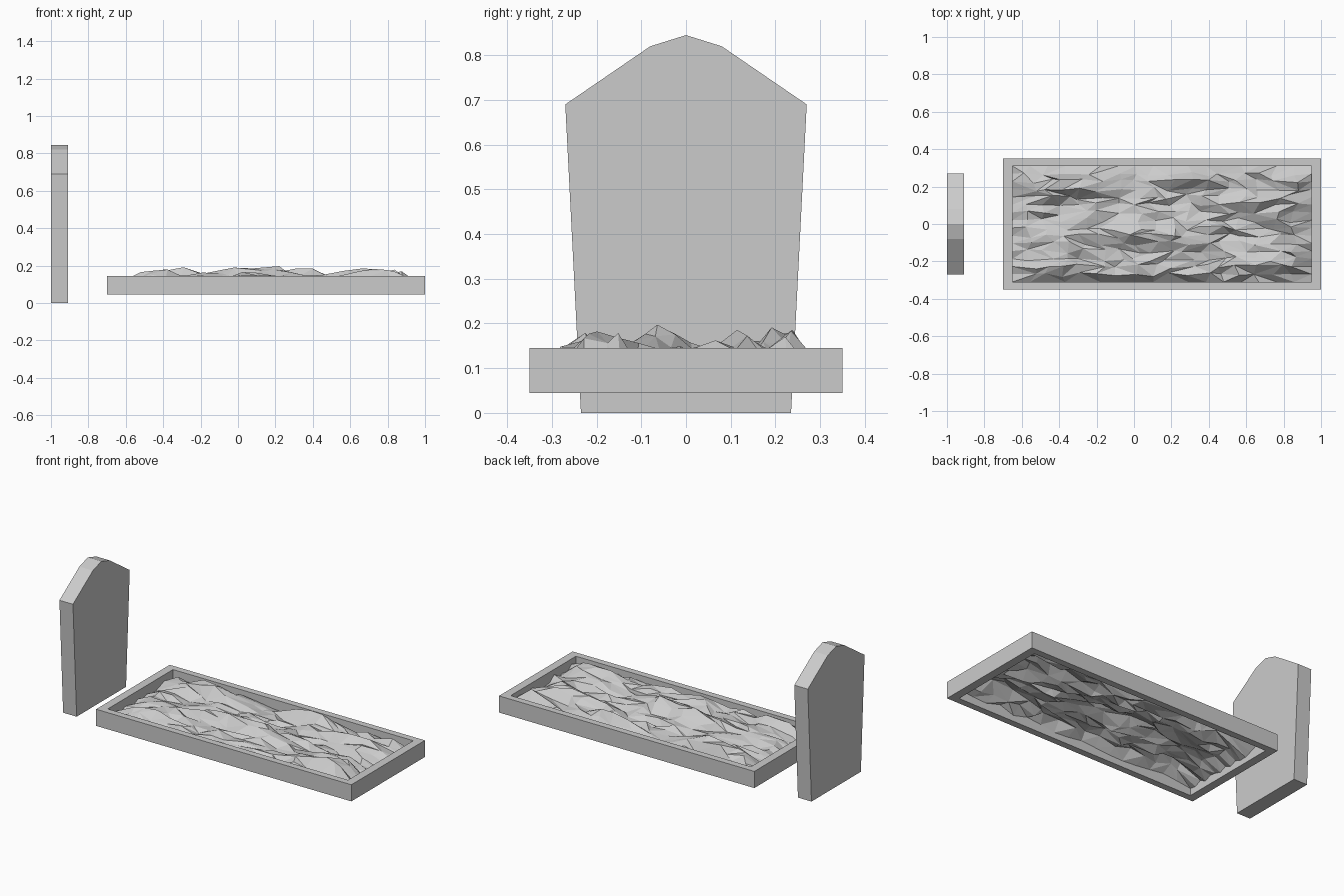
import bpy, bmesh, math, random

if "Cube" in bpy.data.objects:
    bpy.data.objects.remove(bpy.data.objects["Cube"])

random.seed(7)


def make_object(name, bm):
    bmesh.ops.recalc_face_normals(bm, faces=bm.faces)
    mesh = bpy.data.meshes.new(name)
    bm.to_mesh(mesh)
    bm.free()
    obj = bpy.data.objects.new(name, mesh)
    bpy.context.collection.objects.link(obj)
    return obj


def extrude(bm, faces, offset):
    res = bmesh.ops.extrude_face_region(bm, geom=faces)
    verts = [g for g in res["geom"] if isinstance(g, bmesh.types.BMVert)]
    bmesh.ops.translate(bm, verts=verts, vec=offset)


# Headstone: pointed slab profile extruded along x
half = [(0.235, 0), (0.27, 0.69), (0.08, 0.82)]
profile = half + [(0, 0.845)] + [(-y, z) for y, z in reversed(half)]
bm = bmesh.new()
face = bm.faces.new([bm.verts.new((-1, y, z)) for y, z in profile])
extrude(bm, [face], (0.09, 0, 0))
make_object("headstone", bm)

# Grave border: open rectangular frame with mitred corners
X0, X1, Y = -0.65, 0.95, 0.31
bm = bmesh.new()


def ring(x0, x1, y, z):
    return [bm.verts.new(p) for p in ((x0, -y, z), (x1, -y, z), (x1, y, z), (x0, y, z))]


outer, inner = ring(-0.7, 1.0, 0.35, 0.045), ring(X0, X1, Y, 0.045)
faces = [bm.faces.new((outer[i], outer[(i + 1) % 4], inner[(i + 1) % 4], inner[i])) for i in range(4)]
extrude(bm, faces, (0, 0, 0.1))
make_object("stone_border", bm)

# Soil mound: jittered triangulated sheet shaped by long low ridges
# ridge: x, y, height, length, width
ridges = [
    (0.20, -0.07, 0.08, 0.16, 0.08), (-0.38, 0.20, 0.07, 0.18, 0.05),
    (-0.45, -0.06, 0.045, 0.18, 0.05), (-0.05, -0.05, 0.05, 0.14, 0.06),
    (0.35, 0.23, 0.065, 0.20, 0.05), (0.68, 0.10, 0.06, 0.18, 0.06),
    (0.75, -0.18, 0.06, 0.18, 0.07), (-0.40, -0.24, 0.045, 0.20, 0.05),
    (0.15, -0.22, 0.04, 0.20, 0.05), (0.85, 0.20, 0.04, 0.08, 0.06),
]


def soil_height(x, y):
    z = 0.118 + sum(h * math.exp(-((x - a) / l) ** 2 - ((y - b) / w) ** 2)
                    for a, b, h, l, w in ridges)
    return z + random.uniform(-0.022, 0.022)


NX, NY = 17, 15
bm = bmesh.new()
grid = []
for i in range(NX + 1):
    row = []
    for j in range(NY + 1):
        x = X0 + (X1 - X0) * i / NX
        y = -Y + 2 * Y * j / NY
        if i in (0, NX) or j in (0, NY):
            z = random.uniform(0.075, 0.115)
        else:
            x += random.uniform(-0.036, 0.036)
            y += random.uniform(-0.014, 0.014)
            z = min(soil_height(x, y), 0.232)
        row.append(bm.verts.new((x, y, z)))
    grid.append(row)
for i in range(NX):
    for j in range(NY):
        a, b, c, d = grid[i][j], grid[i + 1][j], grid[i + 1][j + 1], grid[i][j + 1]
        tris = ((a, b, c), (a, c, d)) if random.random() < 0.5 else ((a, b, d), (b, c, d))
        for t in tris:
            bm.faces.new(t)
soil = make_object("soil_mound", bm)
if sum(p.normal.z for p in soil.data.polygons) < 0:
    soil.data.flip_normals()
